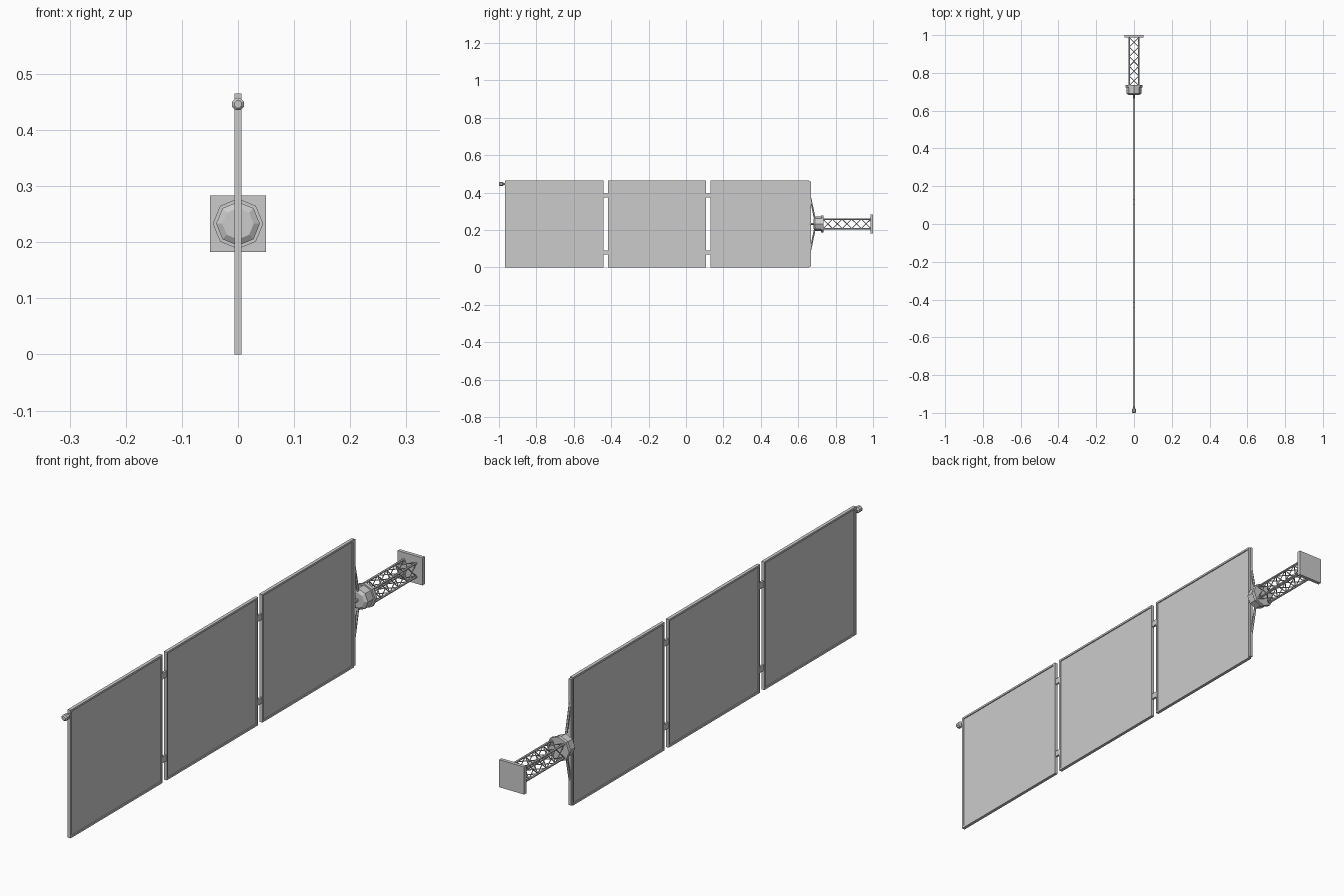
import bpy, bmesh, math
from mathutils import Vector

if "Cube" in bpy.data.objects:
    bpy.data.objects.remove(bpy.data.objects["Cube"])

ZC = 0.233  # boom axis height


def finish(bm, name):
    bmesh.ops.recalc_face_normals(bm, faces=bm.faces)
    me = bpy.data.meshes.new(name)
    bm.to_mesh(me)
    bm.free()
    ob = bpy.data.objects.new(name, me)
    bpy.context.collection.objects.link(ob)
    return ob


def add_box(bm, lo, hi):
    vs = bmesh.ops.create_cube(bm, size=1)["verts"]
    for v in vs:
        v.co = Vector([lo[i] + (v.co[i] + 0.5) * (hi[i] - lo[i]) for i in range(3)])


def add_rod(bm, a, b, r, sides=6):
    a, b = Vector(a), Vector(b)
    vs = bmesh.ops.create_cone(bm, cap_ends=True, segments=sides, radius1=r,
                               radius2=r, depth=(b - a).length)["verts"]
    q = (b - a).to_track_quat('Z', 'Y')
    for v in vs:
        v.co = q @ v.co + (a + b) / 2


def turned(name, profile, x, z, sides=8, turn=0.0):
    """Loft of rings along y from (y, radius) pairs."""
    bm = bmesh.new()
    rings = [[bm.verts.new((x + r * math.cos(turn + math.tau * i / sides), y,
                            z + r * math.sin(turn + math.tau * i / sides)))
              for i in range(sides)] for y, r in profile]
    for a, b in zip(rings, rings[1:]):
        for i in range(sides):
            j = (i + 1) % sides
            bm.faces.new((a[i], a[j], b[j], b[i]))
    bm.faces.new(rings[0])
    bm.faces.new(rings[-1])
    return finish(bm, name)


# Solar panels with a raised rim on both faces
spans = [(-0.968, -0.441), (-0.417, 0.107), (0.131, 0.657)]
for n, (y0, y1) in enumerate(spans):
    bm = bmesh.new()
    add_box(bm, (-0.006, y0, 0), (0.006, y1, 0.465))
    bm.normal_update()
    sides = [f for f in bm.faces if abs(f.normal.x) > 0.9]
    bmesh.ops.inset_individual(bm, faces=sides, thickness=0.010)
    bmesh.ops.inset_individual(bm, faces=sides, thickness=0.001, depth=-0.003)
    finish(bm, f"solar_panel_{n + 1}")

# Hinges joining the panels
for n, (a, b) in enumerate(zip(spans, spans[1:])):
    bm = bmesh.new()
    for z in (0.081, 0.385):
        add_box(bm, (-0.004, a[1] - 0.002, z - 0.011), (0.004, b[0] + 0.002, z + 0.011))
    finish(bm, f"panel_hinges_{n + 1}")

# Tip sensor on the outer panel corner
turned("tip_sensor", [(-1.0, 0.007), (-0.996, 0.0115), (-0.98, 0.0115), (-0.975, 0.006),
                      (-0.965, 0.006)], 0, 0.446, 8, math.pi / 8)

# Root bar and sloping yoke struts
bm = bmesh.new()
add_box(bm, (-0.005, 0.656, 0.004), (0.005, 0.667, 0.461))
finish(bm, "root_bar")
bm = bmesh.new()
for s in (-1, 1):
    add_rod(bm, (0, 0.665, ZC + s * 0.14), (0, 0.690, ZC + s * 0.022), 0.0045)
add_rod(bm, (0, 0.66, ZC), (0, 0.695, ZC), 0.006, 8)
finish(bm, "yoke_struts")

# Octagonal rotary hub
turned("rotary_hub", [(0.683, 0.028), (0.69, 0.039), (0.722, 0.039), (0.722, 0.045),
                      (0.735, 0.045)], 0, ZC)

# Lattice boom: four rails and crossed bracing on every side
R, Y0, Y1, BAYS = 0.025, 0.733, 0.988, 5
corners = [(-R, -R), (R, -R), (R, R), (-R, R)]
rails, braces = bmesh.new(), bmesh.new()
step = (Y1 - Y0) / BAYS
for i, (x, z) in enumerate(corners):
    x2, z2 = corners[(i + 1) % 4]
    add_rod(rails, (x, Y0, ZC + z), (x, Y1, ZC + z), 0.004)
    for k in range(BAYS):
        ya, yb = Y0 + k * step, Y0 + (k + 1) * step
        add_rod(braces, (x, ya, ZC + z), (x2, yb, ZC + z2), 0.002, 4)
        add_rod(braces, (x, yb, ZC + z), (x2, ya, ZC + z2), 0.002, 4)
finish(rails, "boom_rails")
finish(braces, "boom_braces")

# Square mounting plate
bm = bmesh.new()
add_box(bm, (-0.05, 0.987, ZC - 0.05), (0.05, 1.0, ZC + 0.05))
finish(bm, "mounting_plate")
